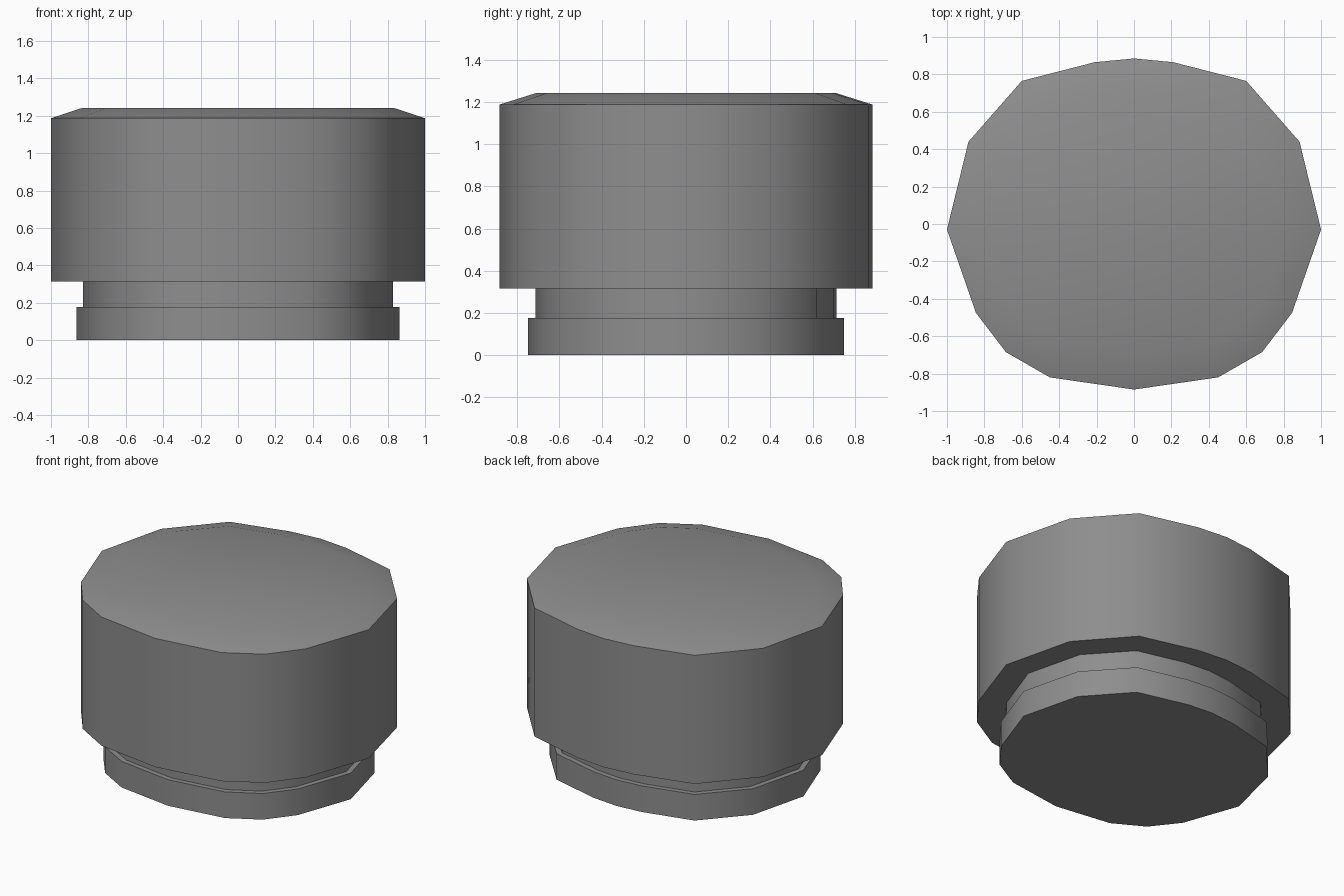
import bpy, bmesh, math

cube = bpy.data.objects.get("Cube")
if cube:
    bpy.data.objects.remove(cube)

grey = bpy.data.materials.new("mid_grey")
grey.use_nodes = True
colour = (0.27, 0.27, 0.27, 1)
grey.diffuse_color = colour
grey.node_tree.nodes["Principled BSDF"].inputs["Base Color"].default_value = colour

# Right half of the faceted outline, back to front, mirrored to the left
half = [(0, 0.885), (0.21, 0.865), (0.6, 0.765), (0.885, 0.44), (1, -0.03),
        (0.845, -0.475), (0.685, -0.685), (0.45, -0.82), (0, -0.885)]
outline = half + [(-x, y) for x, y in half[-2:0:-1]]
outline.reverse()  # counter-clockwise


def stack(name, rings):
    """Closed solid through scaled copies of the outline: (z, x scale, y scale)."""
    bm = bmesh.new()
    loops = [[bm.verts.new((x * sx, y * sy, z)) for x, y in outline]
             for z, sx, sy in rings]
    n = len(outline)
    for low, high in zip(loops, loops[1:]):
        for i in range(n):
            j = (i + 1) % n
            bm.faces.new((low[i], low[j], high[j], high[i]))
    bm.faces.new(loops[0][::-1])
    bm.faces.new(loops[-1])
    bmesh.ops.recalc_face_normals(bm, faces=bm.faces)
    mesh = bpy.data.meshes.new(name)
    bm.to_mesh(mesh)
    bm.free()
    mesh.materials.append(grey)
    obj = bpy.data.objects.new(name, mesh)
    bpy.context.collection.objects.link(obj)
    bpy.ops.object.select_all(action="DESELECT")
    obj.select_set(True)
    bpy.context.view_layer.objects.active = obj
    bpy.ops.object.shade_smooth_by_angle(angle=math.radians(40))


# Flange, neck and head with a shallow bevelled top, as one turned solid
stack("stepped_knob", [
    (0, 0.863, 0.845), (0.177, 0.863, 0.845),
    (0.177, 0.828, 0.807), (0.315, 0.828, 0.807),
    (0.315, 1, 1), (1.187, 1, 1), (1.243, 0.83, 0.8),
])
